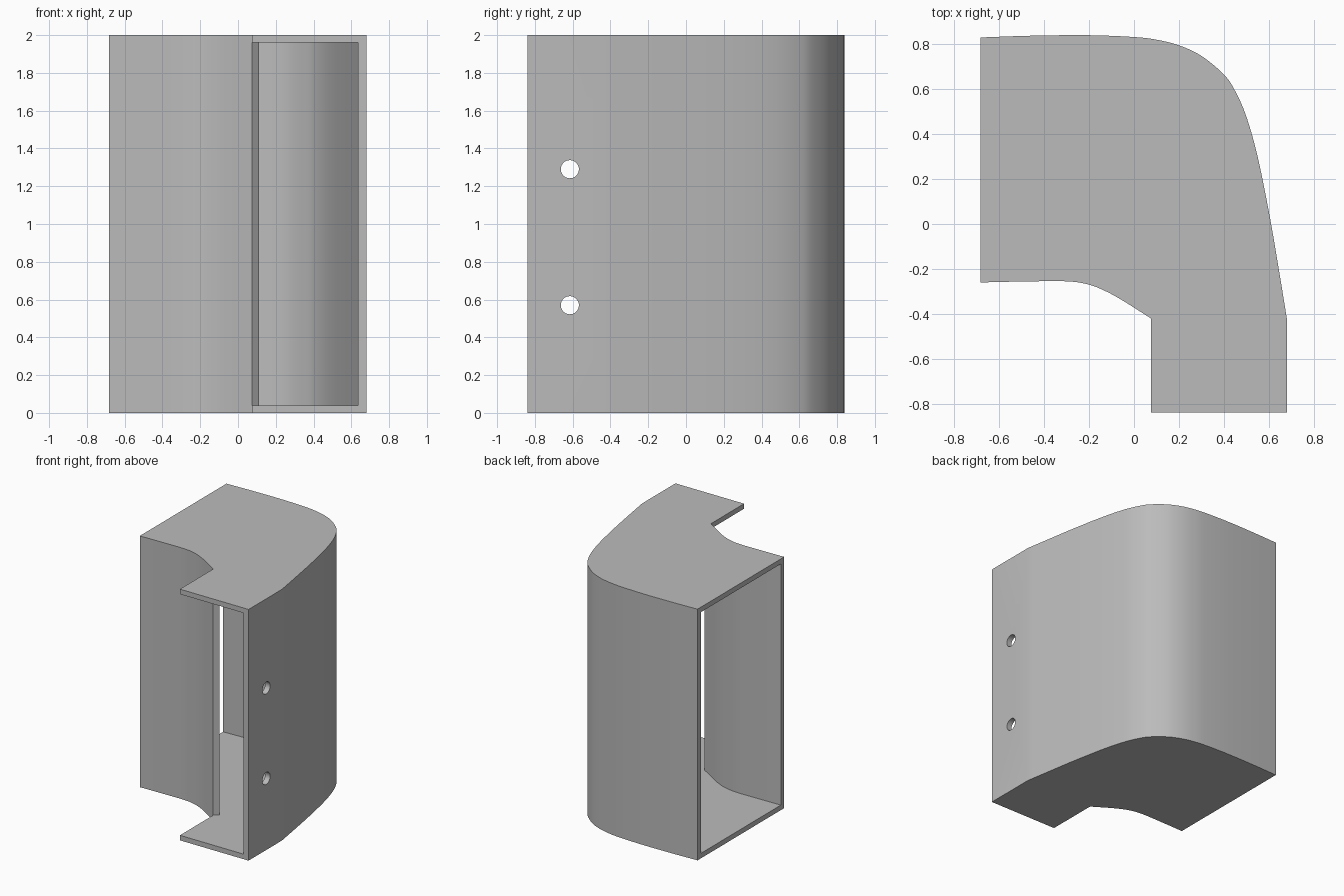
import bpy, bmesh, math
from mathutils import Vector

if "Cube" in bpy.data.objects:
    bpy.data.objects.remove(bpy.data.objects["Cube"])

WALL = 0.042
HEIGHT = 2.0

grey = bpy.data.materials.new("light grey")
grey.diffuse_color = (0.5, 0.5, 0.5, 1)
grey.use_nodes = True
grey.node_tree.nodes["Principled BSDF"].inputs["Base Color"].default_value = grey.diffuse_color


def spline(points, steps=6):
    """Smooth curve through the given 2D points."""
    p = [Vector(q) for q in points]
    p = [2 * p[0] - p[1]] + p + [2 * p[-1] - p[-2]]
    out = []
    for a, b, c, d in zip(p, p[1:], p[2:], p[3:]):
        for i in range(steps):
            t = i / steps
            out.append(0.5 * (2 * b + (c - a) * t + (2 * a - 5 * b + 4 * c - d) * t * t
                              + (3 * b - a - 3 * c + d) * t ** 3))
    return out + [p[-2]]


def offset(path, dist):
    """Shift a path sideways, positive to its left."""
    out = []
    for i, p in enumerate(path):
        t = (path[min(i + 1, len(path) - 1)] - path[max(i - 1, 0)]).normalized()
        out.append(p + dist * Vector((-t.y, t.x)))
    return out


def prism(name, outline, z0, z1):
    bm = bmesh.new()
    face = bm.faces.new([bm.verts.new((x, y, z0)) for x, y in outline])
    top = bmesh.ops.extrude_face_region(bm, geom=[face])["geom"]
    bmesh.ops.translate(bm, vec=(0, 0, z1 - z0),
                        verts=[v for v in top if isinstance(v, bmesh.types.BMVert)])
    bmesh.ops.recalc_face_normals(bm, faces=bm.faces)
    mesh = bpy.data.meshes.new(name)
    bm.to_mesh(mesh)
    bm.free()
    obj = bpy.data.objects.new(name, mesh)
    bpy.context.collection.objects.link(obj)
    return obj


def cut(obj, cutter):
    bpy.context.view_layer.objects.active = obj
    mod = obj.modifiers.new("cut", 'BOOLEAN')
    mod.operation, mod.solver, mod.object = 'DIFFERENCE', 'EXACT', cutter
    bpy.ops.object.modifier_apply(modifier=mod.name)
    bpy.data.objects.remove(cutter)


# Outer and inner bend curves, from the open left end to the front
outer = spline([(-0.683, 0.83), (-0.45, 0.838), (-0.2, 0.84), (0, 0.832), (0.1, 0.82),
                (0.2, 0.795), (0.3, 0.748), (0.4, 0.665), (0.45, 0.592), (0.5, 0.478),
                (0.55, 0.30), (0.6, 0.055), (0.64, -0.175), (0.68, -0.42)])
inner = spline([(-0.683, -0.26), (-0.5, -0.256), (-0.3, -0.255), (-0.2, -0.27),
                (-0.12, -0.302), (-0.04, -0.347), (0.075, -0.42)])

# Solid body of the elbow, with the straight front collar
duct = prism("duct_elbow", outer + [Vector((0.68, -0.838)), Vector((0.075, -0.838))]
             + inner[::-1], 0, HEIGHT)
duct.data.materials.append(grey)

# Hollow passage, open at the left end and at the front
far = offset(outer, -WALL)
near = offset(inner, WALL)[:-1]
far[-1] = Vector((0.636, -0.42))
passage = ([Vector((-0.9, far[0].y))] + far
           + [Vector((0.636, -0.95)), Vector((0.04, -0.95)), Vector((0.04, -0.45)),
              Vector((0.11, -0.39))]
           + [p for p in near[::-1] if p.x < 0.09] + [Vector((-0.9, near[0].y))])
cut(duct, prism("passage_cutter", passage, 0.04, HEIGHT - 0.04))

# Two screw holes through the collar side
for z in (0.57, 1.29):
    bpy.ops.mesh.primitive_cylinder_add(vertices=32, radius=0.048, depth=0.2,
                                        location=(0.66, -0.615, z),
                                        rotation=(0, math.pi / 2, 0))
    cut(duct, bpy.context.object)

# Smooth bends with crisp edges
bpy.ops.object.select_all(action='DESELECT')
duct.select_set(True)
bpy.context.view_layer.objects.active = duct
bpy.ops.object.shade_smooth_by_angle(angle=math.radians(30))
